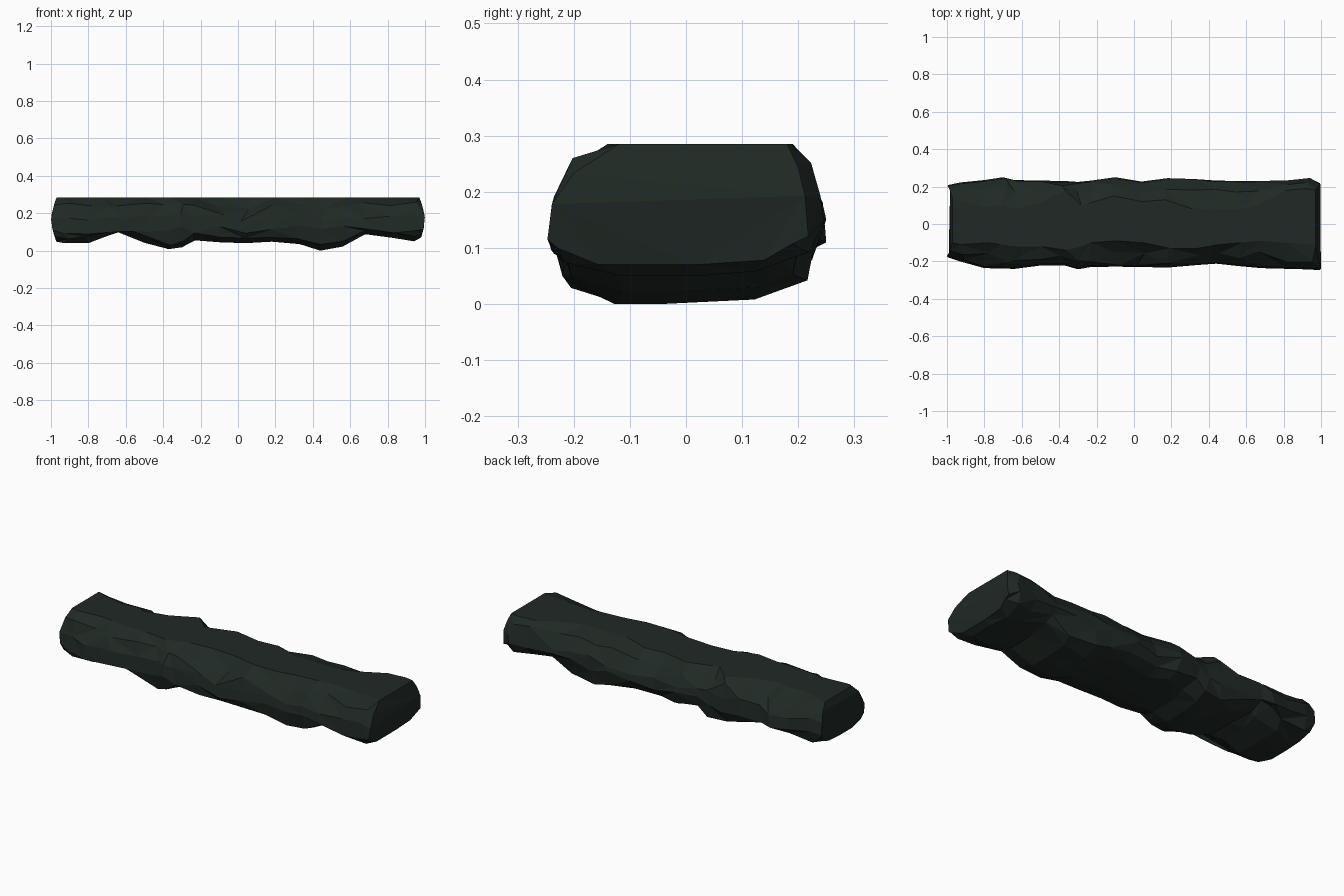
import bpy, bmesh, random

if "Cube" in bpy.data.objects:
    bpy.data.objects.remove(bpy.data.objects["Cube"])

random.seed(11)
TOP = 0.285

# Stations along the slab: x, front y, back y, top front edge, top back edge, underside z
stations = [
    (-1.00, -.180, .208, -.10, .14, .048),
    (-0.93, -.200, .222, -.11, .12, .040),
    (-0.80, -.236, .235, -.10, .09, .040),
    (-0.70, -.238, .250, -.11, .10, .078),
    (-0.64, -.240, .235, -.12, .08, .098),
    (-0.50, -.222, .232, -.12, .11, .042),
    (-0.37, -.222, .230, -.14, .18, .008),
    (-0.30, -.242, .225, -.12, .10, .018),
    (-0.23, -.230, .232, -.10, .11, .055),
    (-0.10, -.228, .250, -.09, .15, .045),
    (0.04, -.230, .227, -.10, .12, .040),
    (0.18, -.233, .245, -.13, .13, .048),
    (0.33, -.220, .240, -.13, .08, .035),
    (0.44, -.212, .232, -.11, .08, .000),
    (0.56, -.225, .230, -.10, .08, .022),
    (0.68, -.236, .230, -.09, .11, .088),
    (0.83, -.240, .234, -.10, .18, .068),
    (0.94, -.243, .246, -.11, .19, .050),
    (1.00, -.247, .218, -.12, .18, .070),
]


def section(yf, yb, tf, tb, zb, j):
    """Chipped cross-section: flat top, faceted sides, tucked-in underside."""
    r = lambda a: random.uniform(-a, a) * j
    return [
        (tf, TOP), (tb, TOP),
        (tb + (yb - tb) * (.55 + r(.15)), .247 + r(.015)),
        (yb - .006, .190 + r(.02)),
        (yb, .130 + r(.025)),
        (yb * .88 + r(.015), zb + .035 + r(.01)),
        (yb * .58 + r(.04), zb + .008),
        (r(.05), zb),
        (yf * .58 + r(.04), zb),
        (yf * .93 + r(.01), zb + .028 + r(.01)),
        (yf, .115 + r(.025)),
        (yf + .008, .175 + r(.02)),
        (yf + (tf - yf) * (.42 + r(.2)), .240 + r(.02)),
    ]


# Loft the stone body
bm = bmesh.new()
rings = []
last = len(stations) - 1
for i, (x, yf, yb, tf, tb, zb) in enumerate(stations):
    end = i in (0, last)
    ring = []
    for y, z in section(yf, yb, tf, tb, zb, 0.4 if end else 1.0):
        if end:
            # Ends bulge at mid height and lean in toward top and bottom
            px = x * (1 - 0.03 * min(1, abs(z - .165) / .12) ** 1.5)
        else:
            px = x + (0 if y in (yf, yb) or z == zb else random.uniform(-.025, .025))
        ring.append(bm.verts.new((px, y, z)))
    rings.append(ring)

n = len(rings[0])
for a, b in zip(rings, rings[1:]):
    for k in range(n):
        m = (k + 1) % n
        quad = (a[k], a[m], b[m], b[k])
        # Alternate diagonals irregularly for broken facets
        s = random.randint(0, 1)
        q = quad[s:] + quad[:s]
        bm.faces.new((q[0], q[1], q[2]))
        bm.faces.new((q[0], q[2], q[3]))
for ring in (rings[0], rings[-1]):
    cap = bm.faces.new(ring)
    bmesh.ops.triangulate(bm, faces=[cap])

bmesh.ops.recalc_face_normals(bm, faces=bm.faces[:])
mesh = bpy.data.meshes.new("stone_slab")
bm.to_mesh(mesh)
bm.free()

slab = bpy.data.objects.new("stone_slab", mesh)
bpy.context.collection.objects.link(slab)

# Dark green-grey stone
mat = bpy.data.materials.new("dark_stone")
mat.diffuse_color = (0.014, 0.022, 0.018, 1)
mat.use_nodes = True
mat.node_tree.nodes["Principled BSDF"].inputs["Base Color"].default_value = mat.diffuse_color
mesh.materials.append(mat)
